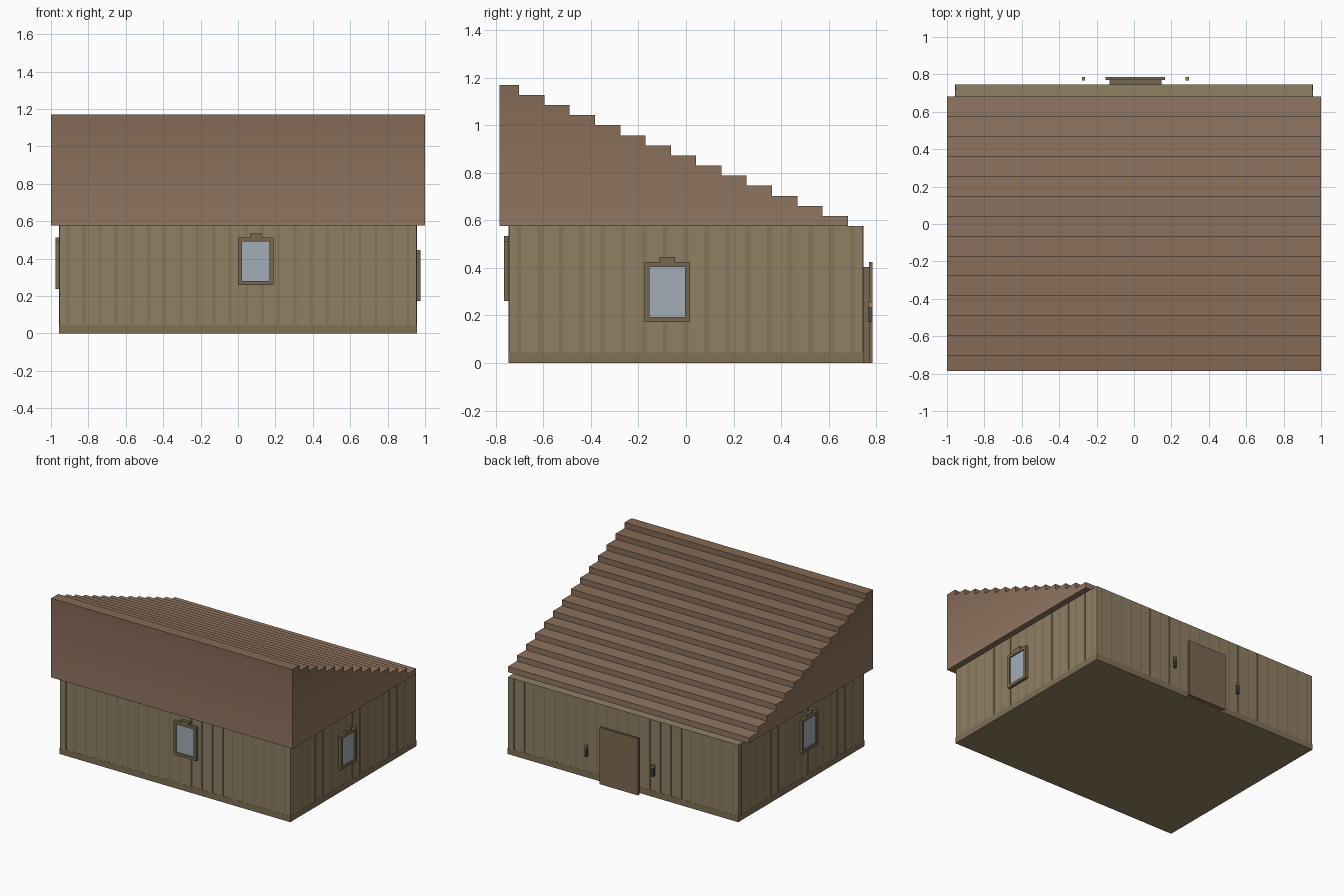
import bpy, bmesh

if "Cube" in bpy.data.objects:
    bpy.data.objects.remove(bpy.data.objects["Cube"])

W, D, H = 0.955, 0.745, 0.577      # wall half width, half depth, height


def lin(c):
    c /= 255
    return c / 12.92 if c <= 0.04045 else ((c + 0.055) / 1.055) ** 2.4


def mat(name, r, g, b):
    m = bpy.data.materials.new(name)
    m.diffuse_color = (lin(r), lin(g), lin(b), 1)
    m.use_nodes = True
    m.node_tree.nodes["Principled BSDF"].inputs["Base Color"].default_value = m.diffuse_color
    return m


WALL = mat("wall", 143, 128, 100)
RIB = mat("rib", 131, 119, 88)
BASE = mat("base", 128, 112, 84)
FRAME = mat("frame", 118, 104, 78)
GLASS = mat("glass", 163, 174, 182)
DOOR = mat("door", 124, 105, 82)
DARK = mat("lamp_body", 72, 72, 74)
GLOW = mat("lamp_top", 168, 128, 80)


def finish(name, bm, mats):
    bmesh.ops.recalc_face_normals(bm, faces=bm.faces)
    me = bpy.data.meshes.new(name)
    bm.to_mesh(me)
    bm.free()
    for m in mats:
        me.materials.append(m)
    ob = bpy.data.objects.new(name, me)
    bpy.context.collection.objects.link(ob)
    return ob


def boxes(name, spans, m):
    """One object from boxes given as (x0, x1, y0, y1, z0, z1)."""
    bm = bmesh.new()
    for x0, x1, y0, y1, z0, z1 in spans:
        vs = bmesh.ops.create_cube(bm, size=1)["verts"]
        for v in vs:
            v.co = (x1 if v.co.x > 0 else x0, y1 if v.co.y > 0 else y0,
                    z1 if v.co.z > 0 else z0)
    return finish(name, bm, [m])


# Walls with base band
boxes("walls", [(-W, W, -D, D, 0, H)], WALL)
e = 0.0015
boxes("base_band", [(-W - e, W + e, -D - e, D + e, 0, 0.045)], BASE)

# Vertical ribs on all four sides
ribs = []
for i in range(22):
    c = -W + 0.0868 * (i + 0.5)
    for s in (-1, 1):
        y = sorted((s * (D - 0.01), s * (D + e)))
        ribs.append((c - 0.009, c + 0.009, *y, 0.045, H - 0.001))
for i in range(17):
    c = -D + 0.0876 * (i + 0.5)
    for s in (-1, 1):
        x = sorted((s * (W - 0.01), s * (W + e)))
        ribs.append((*x, c - 0.011, c + 0.011, 0.045, H - 0.001))
boxes("wall_ribs", ribs, RIB)

# Stepped roof: staircase profile extruded along x, one tone per layer
N, RUN, RISE = 14, 0.1064, 0.0424
tops = [0.619 + RISE * i for i in range(N)]
profile = [(-0.785, H), (0.681, H)]
for i, z in enumerate(tops):
    y = 0.681 - RUN * i
    profile += [(y, z), (y - RUN if i < N - 1 else -0.785, z)]
bm = bmesh.new()
face = bm.faces.new([bm.verts.new((-1, y, z)) for y, z in profile])
ext = bmesh.ops.extrude_face_region(bm, geom=[face])["geom"]
bmesh.ops.translate(bm, vec=(2, 0, 0),
                    verts=[g for g in ext if isinstance(g, bmesh.types.BMVert)])
for z in tops[:-1]:
    bmesh.ops.bisect_plane(bm, geom=bm.verts[:] + bm.edges[:] + bm.faces[:],
                           dist=1e-4, plane_co=(0, 0, z), plane_no=(0, 0, 1))
for f in bm.faces:
    z = f.calc_center_median().z
    f.material_index = min(N - 1, max(0, int((z - H - 0.002) / RISE)))
tones = [mat(f"roof_{i}", 145 - i, 118 - i, 97 - i) for i in range(N)]
finish("roof", bm, tones)


# Windows: u runs along the wall, z0 is the sill, wall is "front", "left" or "right"
def window(wall, u, z0):
    def place(u0, u1, za, zb, depth):
        if wall == "front":
            return (u + u0, u + u1, -D - depth, -D + 0.005, z0 + za, z0 + zb)
        if wall == "right":
            return (W - 0.005, W + depth, u + u0, u + u1, z0 + za, z0 + zb)
        return (-W - depth, -W + 0.005, u + u0, u + u1, z0 + za, z0 + zb)
    t = 0.021
    boxes(wall + "_window_frame", [
        place(-0.095, -0.095 + t, 0, 0.253, t), place(0.095 - t, 0.095, 0, 0.253, t),
        place(-0.095 + t, 0.095 - t, 0, t, t),
        place(-0.095 + t, 0.095 - t, 0.253 - t, 0.253, t),
        place(-0.032, 0.032, 0.253, 0.274, t)], FRAME)
    boxes(wall + "_window_glass",
          [place(-0.095 + t, 0.095 - t, t, 0.253 - t, 0.012)], GLASS)


window("front", 0.095, 0.26)
window("right", -0.079, 0.173)
window("left", -0.079, 0.238)

# Back door: inner jamb and wider outer panel
boxes("door_jamb", [(-0.13, 0.146, D - 0.005, 0.769, 0, 0.404)], FRAME)
boxes("door_panel", [(-0.152, 0.167, 0.769, 0.785, 0, 0.425)], DOOR)

# Lamps either side of the door
for side, x in (("left", -0.27), ("right", 0.284)):
    boxes(side + "_lamp_body", [(x - 0.009, x + 0.009, 0.768, 0.785, 0.172, 0.236)], DARK)
    boxes(side + "_lamp_top", [(x - 0.009, x + 0.009, 0.768, 0.785, 0.236, 0.256)], GLOW)
